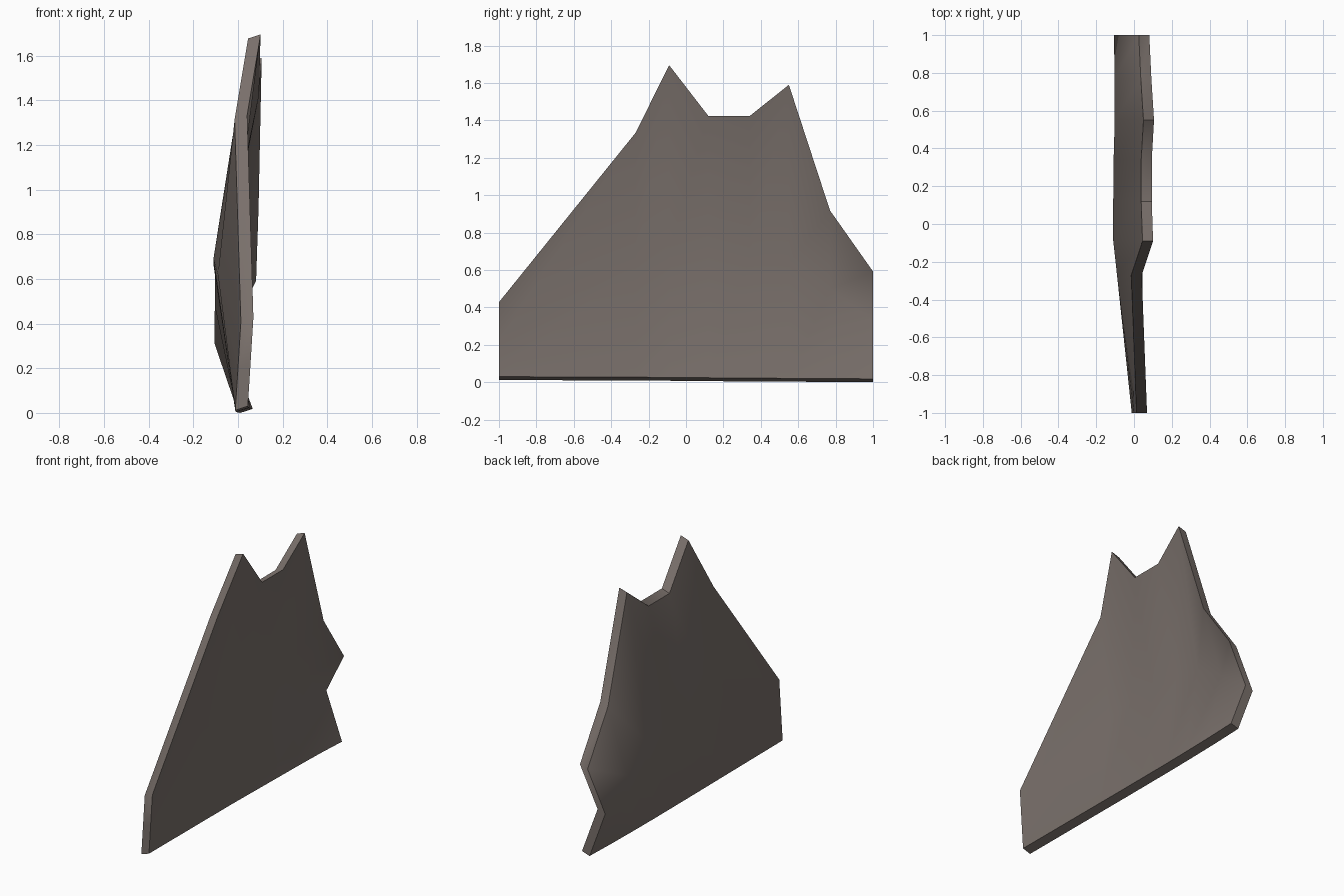
import bpy, bmesh, math
from mathutils import Vector

if "Cube" in bpy.data.objects:
    bpy.data.objects.remove(bpy.data.objects["Cube"])

stone = bpy.data.materials.new("grey brown stone")
stone.diffuse_color = (0.19, 0.16, 0.145, 1)
stone.use_nodes = True
stone.node_tree.nodes["Principled BSDF"].inputs["Base Color"].default_value = stone.diffuse_color

# Columns across the slab: y, bottom (x, z), bulge (x, z), top (x, z) of the inner sheet
columns = [
    (-1.00, (-0.012, 0.012), (0.000, 0.20), (0.013, 0.41)),
    (-0.27, (-0.012, 0.009), (-0.090, 0.62), (-0.015, 1.315)),
    (-0.09, (-0.012, 0.008), (-0.110, 0.69), (0.045, 1.677)),
    (0.12, (-0.010, 0.006), (-0.110, 0.67), (0.038, 1.405)),
    (0.34, (-0.008, 0.004), (-0.108, 0.65), (0.038, 1.405)),
    (0.55, (-0.005, 0.003), (-0.102, 0.62), (0.050, 1.572)),
    (0.77, (0.000, 0.002), (-0.104, 0.48), (0.036, 0.90)),
    (1.00, (0.010, 0.000), (-0.105, 0.31), (0.025, 0.574)),
]
thickness = Vector((0.056, 0, 0.018))

# Bent sheet, pushed sideways into a slab
bm = bmesh.new()
grid = [[bm.verts.new((x, y, z)) for x, z in pts] for y, *pts in columns]
for a, b in zip(grid, grid[1:]):
    for i in range(2):
        bm.faces.new((a[i], a[i + 1], b[i + 1], b[i]))
ret = bmesh.ops.extrude_face_region(bm, geom=bm.faces[:], use_keep_orig=True)
moved = [g for g in ret["geom"] if isinstance(g, bmesh.types.BMVert)]
bmesh.ops.translate(bm, verts=moved, vec=thickness)
bmesh.ops.recalc_face_normals(bm, faces=bm.faces[:])

mesh = bpy.data.meshes.new("rock_slab")
bm.to_mesh(mesh)
bm.free()
mesh.materials.append(stone)
slab = bpy.data.objects.new("rock_slab", mesh)
bpy.context.collection.objects.link(slab)

# Smooth broad faces, crisp rim
bpy.context.view_layer.objects.active = slab
slab.select_set(True)
bpy.ops.object.shade_smooth_by_angle(angle=math.radians(50))
